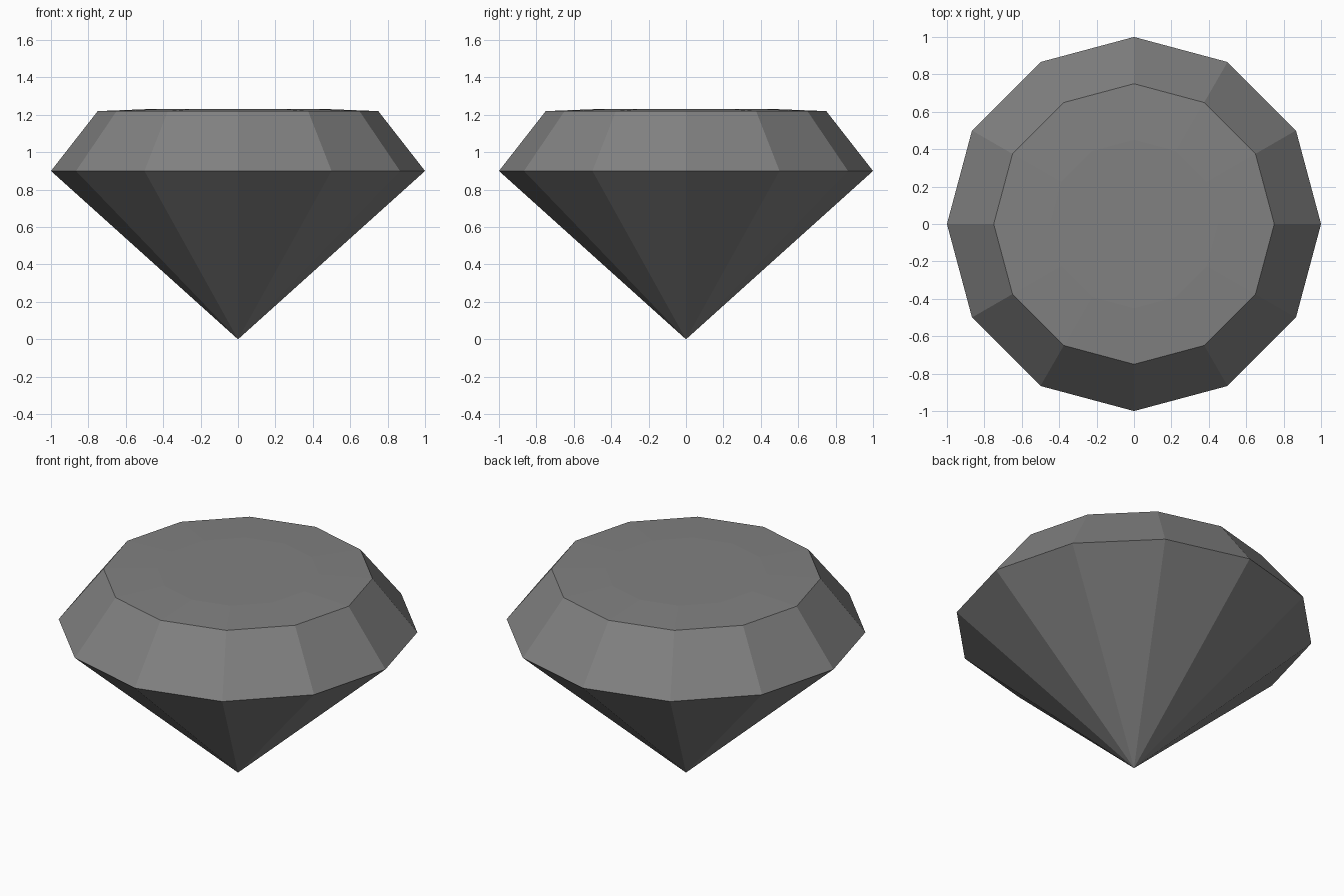
import bpy, bmesh
from math import sin, cos, tau

if "Cube" in bpy.data.objects:
    bpy.data.objects.remove(bpy.data.objects["Cube"])

SIDES = 12
bm = bmesh.new()

def ring(radius, z):
    return [bm.verts.new((radius * cos(tau * i / SIDES), radius * sin(tau * i / SIDES), z))
            for i in range(SIDES)]

girdle = ring(1.0, 0.9)
table_rim = ring(0.75, 1.22)
table_top = ring(0.45, 1.232)
culet = bm.verts.new((0, 0, 0))

for i in range(SIDES):
    j = (i + 1) % SIDES
    bm.faces.new((culet, girdle[j], girdle[i]))                             # pavilion facet
    bm.faces.new((girdle[i], girdle[j], table_rim[j], table_rim[i]))        # crown facet
    bm.faces.new((table_rim[i], table_rim[j], table_top[j], table_top[i]))  # barely raised table
bm.faces.new(table_top)
bmesh.ops.recalc_face_normals(bm, faces=bm.faces)

mesh = bpy.data.meshes.new("cut_gem")
bm.to_mesh(mesh)
bm.free()

# Dark grey stone
stone = bpy.data.materials.new("dark_grey")
stone.diffuse_color = (0.22, 0.22, 0.22, 1)
stone.use_nodes = True
stone.node_tree.nodes["Principled BSDF"].inputs["Base Color"].default_value = stone.diffuse_color
mesh.materials.append(stone)
bpy.context.collection.objects.link(bpy.data.objects.new("cut_gem", mesh))
